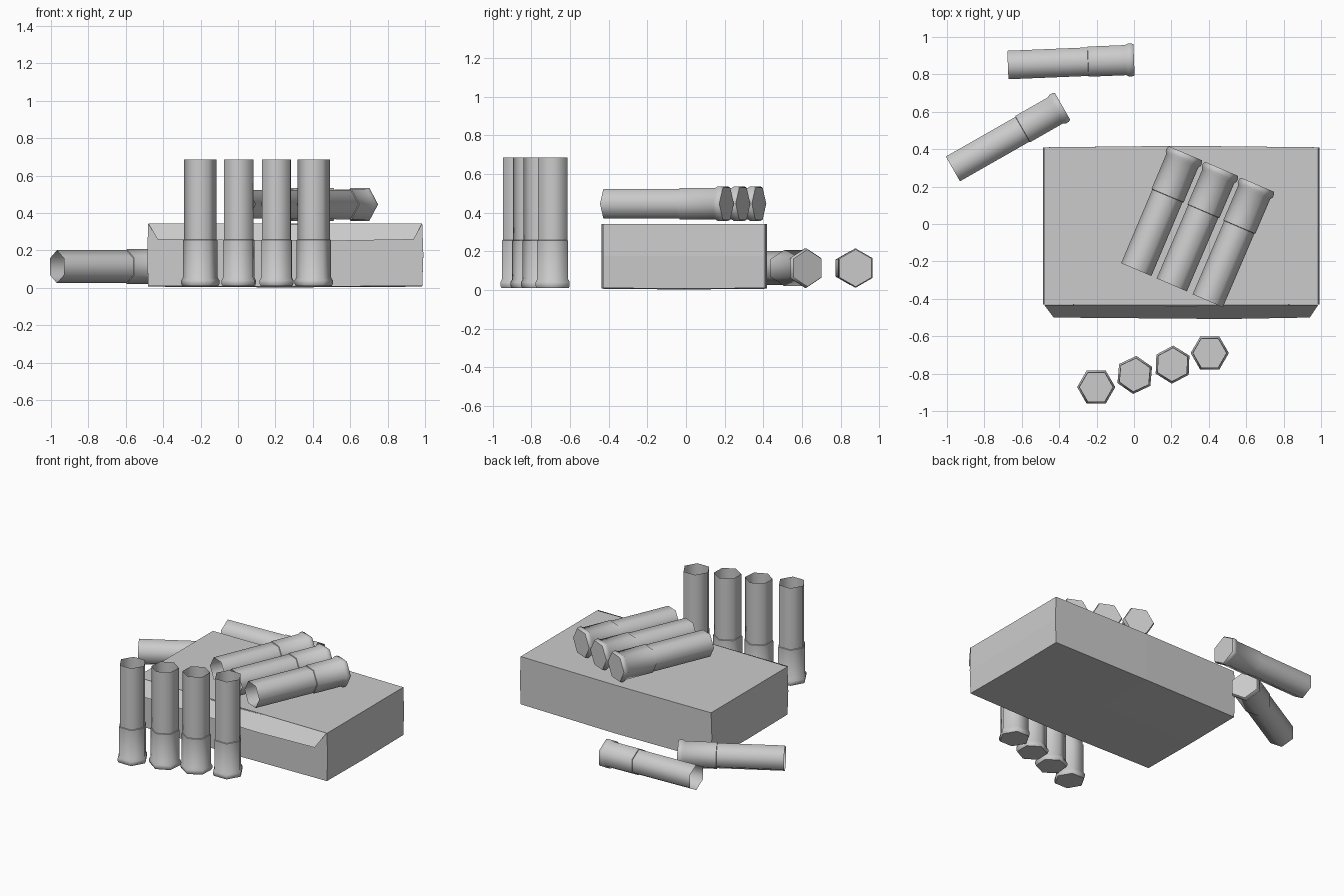
import bpy, bmesh, math
from mathutils import Vector, Matrix

if "Cube" in bpy.data.objects:
    bpy.data.objects.remove(bpy.data.objects["Cube"], do_unlink=True)

grey = bpy.data.materials.new("plain grey")
grey.use_nodes = True
COLOR = (0.6, 0.6, 0.6, 1)
grey.diffuse_color = COLOR
grey.node_tree.nodes["Principled BSDF"].inputs["Base Color"].default_value = COLOR


def make_object(name, bm, smooth=False):
    mesh = bpy.data.meshes.new(name)
    bm.to_mesh(mesh)
    bm.free()
    mesh.materials.append(grey)
    obj = bpy.data.objects.new(name, mesh)
    bpy.context.collection.objects.link(obj)
    if smooth:
        bpy.ops.object.select_all(action='DESELECT')
        bpy.context.view_layer.objects.active = obj
        obj.select_set(True)
        bpy.ops.object.shade_smooth_by_angle(angle=math.radians(62))
    return obj


# Carton: a box whose faces bow out a little
LOW, HIGH = Vector((-0.48, -0.43, 0.01)), Vector((0.985, 0.41, 0.342))
bm = bmesh.new()
bmesh.ops.create_cube(bm, size=2)
bmesh.ops.subdivide_edges(bm, edges=bm.edges, cuts=1, use_grid_fill=True)
middle, half = (LOW + HIGH) / 2, (HIGH - LOW) / 2
for v in bm.verts:
    unit = v.co.copy()
    bow = 0.008 * (1 - abs(unit.x) / 2 - abs(unit.y) / 2)
    v.co = Vector(middle[i] + unit[i] * half[i] for i in range(3))
    v.co.y += unit.y * 0.008 * (1 - abs(unit.x))
    v.co.x += unit.x * 0.006 * (1 - abs(unit.z))
    if unit.z < 0:
        v.co.z -= max(bow, 0)
make_object("carton", bm)

# Loose front flap: a folded sheet with slanted ends
bm = bmesh.new()
flap = [(-0.48, -0.433, 0.345), (-0.43, -0.5, 0.258), (0.5, -0.508, 0.25),
        (0.94, -0.5, 0.258), (0.985, -0.433, 0.345)]
bm.faces.new([bm.verts.new(p) for p in flap])
make_object("front_flap", bm)

# Hollow six-sided shell: (height, radius) from the rimmed base to the open mouth
PROFILE = [(0, 0.096), (0.012, 0.102), (0.03, 0.102), (0.045, 0.093),
           (0.245, 0.093), (0.247, 0.088), (0.675, 0.088)]


def shell(name, base, mouth, turn):
    """Six-sided shell from base to mouth; turn rotates its corners."""
    base, axis = Vector(base), Vector(mouth) - Vector(base)
    axis.normalize()
    # Corner at turn 0 points along +x when upright, sideways when lying
    side = Vector((1, 0, 0)) if axis.z > 0.9 else axis.cross(Vector((0, 0, 1))).normalized()
    other = axis.cross(side)
    bm = bmesh.new()
    rings = []
    for height, radius in PROFILE:
        ring = []
        for i in range(6):
            a = math.radians(turn + 60 * i)
            ring.append(bm.verts.new(base + axis * height
                                     + (side * math.cos(a) + other * math.sin(a)) * radius))
        rings.append(ring)
    bm.faces.new(rings[0][::-1])
    for low, high in zip(rings, rings[1:]):
        for i in range(6):
            j = (i + 1) % 6
            bm.faces.new((low[i], low[j], high[j], high[i]))
    make_object(name, bm, smooth=True)


# Row standing in front of the carton
for n, (x, y, turn) in enumerate([(-0.202, -0.872, 0), (0.004, -0.807, 85),
                                  (0.206, -0.752, 88), (0.405, -0.69, 0)]):
    shell(f"standing_shell_{n + 1}", (x, y, 0.01), (x, y, 1), turn)

# Three lying on the carton
Z = 0.446
for n, (base, mouth) in enumerate([((0.275, 0.378), (0.015, -0.237)),
                                   ((0.468, 0.295), (0.205, -0.318)),
                                   ((0.66, 0.21), (0.398, -0.402))]):
    shell(f"shell_on_carton_{n + 1}", (*base, Z), (*mouth, Z), 0)

# Two lying on the floor behind
Z = 0.113
shell("floor_shell_1", (-0.382, 0.629, Z), (-0.962, 0.298, Z), 30)
shell("floor_shell_2", (0, 0.878, Z), (-0.675, 0.85, Z), 30)
